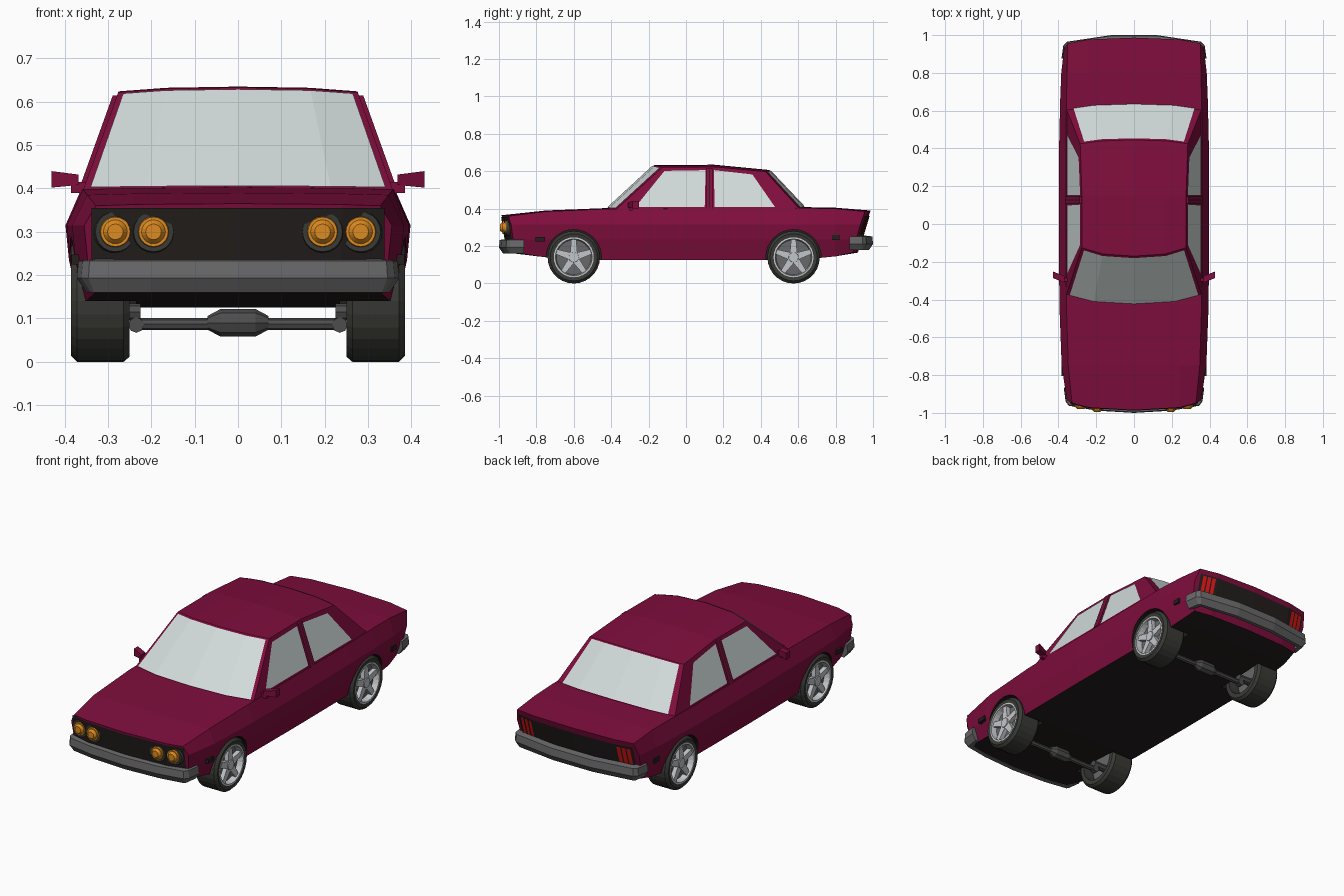
import bpy, bmesh, math
from mathutils import Matrix, Vector

if "Cube" in bpy.data.objects:
    bpy.data.objects.remove(bpy.data.objects["Cube"])


def material(name, r, g, b):
    m = bpy.data.materials.new(name)
    m.diffuse_color = (r, g, b, 1)
    m.use_nodes = True
    m.node_tree.nodes["Principled BSDF"].inputs["Base Color"].default_value = m.diffuse_color
    return m


PAINT = material("crimson paint", 0.21, 0.004, 0.046)
BLACK = material("black trim", 0.016, 0.013, 0.012)
GLASS = material("pale glass", 0.64, 0.71, 0.70)
GREY = material("bumper grey", 0.14, 0.14, 0.145)
RUBBER = material("tyre rubber", 0.042, 0.042, 0.037)
SILVER = material("wheel silver", 0.55, 0.57, 0.60)
AMBER = material("amber lamp", 0.72, 0.26, 0.015)
RED = material("red lamp", 0.75, 0.008, 0.008)
STEEL = material("axle steel", 0.075, 0.075, 0.075)


def finish(name, bm, mats, mirror=False, closed=True):
    if closed:
        bmesh.ops.recalc_face_normals(bm, faces=bm.faces)
    me = bpy.data.meshes.new(name)
    bm.to_mesh(me)
    bm.free()
    for m in mats:
        me.materials.append(m)
    ob = bpy.data.objects.new(name, me)
    bpy.context.collection.objects.link(ob)
    if mirror:
        ob.modifiers.new("mirror", 'MIRROR').use_mirror_merge = False
    return ob


def mesh(name, verts, faces, mat, **kw):
    bm = bmesh.new()
    vs = [bm.verts.new(v) for v in verts]
    for f in faces:
        bm.faces.new([vs[i] for i in f])
    return finish(name, bm, [mat], **kw)


def grid(name, rows, mat, **kw):
    n = len(rows[0])
    faces = [(i*n + j, i*n + j + 1, i*n + n + j + 1, i*n + n + j)
             for i in range(len(rows) - 1) for j in range(n - 1)]
    return mesh(name, [p for r in rows for p in r], faces, mat, **kw)


def cone(bm, r1, r2, depth, loc, axis, seg=16):
    rot = Vector((0, 0, 1)).rotation_difference(Vector(axis)).to_matrix().to_4x4()
    bmesh.ops.create_cone(bm, cap_ends=True, segments=seg, radius1=r1, radius2=r2,
                          depth=depth, matrix=Matrix.Translation(loc) @ rot)


def box(name, x, y, z, mat, mirror=True):
    bm = bmesh.new()
    bmesh.ops.create_cube(bm, size=1)
    for v in bm.verts:
        v.co = [(a + b)/2 + c*(b - a) for (a, b), c in zip((x, y, z), v.co)]
    return finish(name, bm, [mat], mirror)


# Bowed, leaning nose and tail surfaces
def end_y(side, x, z):
    x = abs(x)
    bow = 1 - 0.3*x/0.24 if x < 0.24 else 0.7*(0.36 - x)/0.12
    if side < 0:
        return -0.94 - 0.045*bow + 0.15*(0.36 - z)
    return 0.955 + 0.03*bow - 0.3*(0.385 - z)


# Lower body: stations of (y, bottom z, half width, shoulder x, shoulder z)
STATIONS = [(-1, .165, .355, .328, .36), (-.75, .14, .383, .348, .385),
            (-.43, .125, .395, .358, .398), (0, .125, .398, .361, .40),
            (.43, .125, .396, .361, .40), (.65, .13, .391, .358, .403),
            (.80, .145, .385, .354, .40), (1, .165, .37, .352, .385)]
bm = bmesh.new()
rings = []
for y, zb, w, sx, sz in STATIONS:
    half = [(0.24, zb), (w - .032, zb), (w - .008, .235), (w, .315), (sx, sz), (0.24, sz + .003)]
    loop = [(0, zb)] + half + [(0, sz + .005)] + [(-a, b) for a, b in reversed(half)]
    rings.append([bm.verts.new((x, end_y(y, x, z) if abs(y) == 1 else y, z)) for x, z in loop])
n = len(rings[0])
for a, b in zip(rings, rings[1:]):
    for i in range(n):
        f = bm.faces.new((a[i], a[(i+1) % n], b[(i+1) % n], b[i]))
        f.material_index = 1 if i in (0, 1, n-2, n-1) else 0
for r in (rings[0], rings[-1]):
    for idx in ((0, 1, 6, 7), (1, 2, 3, 4, 5, 6), (0, 7, 8, 13), (13, 8, 9, 10, 11, 12)):
        bm.faces.new([r[i] for i in idx])
body = finish("lower_body", bm, [PAINT, BLACK])

# Wheel arches cut out of the body
WHEELS = (-0.6, 0.575)
for wy in WHEELS:
    for s in (-1, 1):
        bm = bmesh.new()
        cone(bm, .148, .148, .3, (s*.385, wy, .14), (1, 0, 0), 32)
        for f in bm.faces:
            f.material_index = 1
        cutter = finish("arch_cutter", bm, [PAINT, BLACK])
        cutter.hide_render = True
        mod = body.modifiers.new("arch", 'BOOLEAN')
        mod.operation, mod.solver, mod.object = 'DIFFERENCE', 'EXACT', cutter
        bpy.context.view_layer.objects.active = body
        bpy.ops.object.modifier_apply(modifier=mod.name)
        bpy.data.objects.remove(cutter)


# Cabin: rows of (y, centre bow, z, crown) over windscreen, roof and rear window
def side_x(z):
    return .358 - .36*(z - .395)


ROWS = [(-.375, -.05, .395, .003), (-.125, -.045, .622, .011), (.15, 0, .624, .011),
        (.425, .02, .598, .009), (.61, .028, .395, .008)]


def cabin_point(row, u):
    y, bow, z, crown = row
    k = 1 - abs(u)*.25/.6 if abs(u) < .6 else .75*(1 - abs(u))/.4
    return Vector((u*side_x(z), y + bow*k, z + crown*k))


COLS = (-1, -.6, 0, .6, 1)
grid("cabin_shell", [[cabin_point(r, u) for u in COLS] for r in ROWS], PAINT)
ends = [cabin_point(r, 1) for r in ROWS]
mesh("cabin_side", ends + [(side_x(.395), .15, .395)], [(0, 5, 2, 1), (5, 4, 3, 2)],
     PAINT, mirror=True, closed=False)


# Windscreen and rear window
def window(name, a, b, t0, t1, u0, u1, off):
    rows = []
    for t, edge in ((t0, u0), (t1, u1)):
        rows.append([cabin_point(a, u).lerp(cabin_point(b, u), t) + Vector(off)
                     for u in (-edge, -.6, 0, .6, edge)])
    grid(name, rows, GLASS, closed=False)


window("windscreen", ROWS[0], ROWS[1], .02, .97, .955, .95, (0, -.003, .003))
window("rear_window", ROWS[4], ROWS[3], .03, .97, .90, .92, (0, .003, .003))


# Side windows and the pillar between them
def side_plate(name, pts, mat, off):
    mesh(name, [(side_x(z) + off, y, z) for y, z in pts], [range(len(pts))],
         mat, mirror=True, closed=False)


side_plate("front_side_window", [(-.27, .41), (.10, .41), (.105, .606), (-.115, .602)], GLASS, .003)
side_plate("rear_side_window", [(.152, .41), (.475, .41), (.355, .583), (.15, .606)], GLASS, .003)
pillar = [(side_x(z) + o, y, z) for z in (.40, .615) for o, y in
          ((-.01, .108), (.01, .108), (.01, .145), (-.01, .145))]
mesh("middle_pillar", pillar, [(0, 1, 2, 3), (4, 5, 6, 7)] +
     [(i, (i+1) % 4, (i+1) % 4 + 4, i + 4) for i in range(4)], PAINT, mirror=True)
side_plate("pillar_seam", [(.124, .405), (.129, .405), (.129, .61), (.124, .61)], BLACK, .0115)


# Panels and lamps that follow the nose and tail
def end_plate(name, side, xs, z0, z1, mat, off, mirror=False):
    grid(name, [[(x, end_y(side, x, z) + side*off, z) for x in xs] for z in (z0, z1)],
         mat, mirror=mirror, closed=False)


end_plate("grille_panel", -1, (-.338, -.24, 0, .24, .338), .235, .355, BLACK, .004)
end_plate("tail_panel", 1, (-.345, -.24, 0, .24, .345), .245, .36, BLACK, .004)
for i, x in enumerate((.268, .295, .322)):
    end_plate("tail_lamp_%d" % (i + 1), 1, (x - .010, x + .010), .255, .35, RED, .009, True)
for part, r1, r2, out, mat in (("headlamp_surround", .05, .046, .004, RUBBER),
                               ("headlamp", .038, .034, .012, AMBER),
                               ("headlamp_lens", .034, .018, .024, AMBER)):
    bm = bmesh.new()
    for x in (.195, .283):
        cone(bm, r1, r2, .02, (x, end_y(-1, x, .30) - out + .005, .30), (0, -1, 0), 20)
    finish(part, bm, [mat], True)


# Wraparound bumpers: path of (x, y, inward x, inward y) swept with a section
def bumper(name, path, lift):
    section = [(.022, .16), (0, .193), (.004, .233), (.04, .238), (.045, .162)]
    rows = [[(x + nx*d, y + ny*d, z + lift) for d, z in section + section[:1]]
            for x, y, nx, ny in path + [(-x, y, -nx, ny) for x, y, nx, ny in path[-2::-1]]]
    ob = grid(name, rows, GREY, closed=False)
    bm = bmesh.new()
    bm.from_mesh(ob.data)
    bmesh.ops.remove_doubles(bm, verts=bm.verts, dist=1e-5)
    bmesh.ops.holes_fill(bm, edges=bm.edges, sides=6)
    bmesh.ops.recalc_face_normals(bm, faces=bm.faces)
    bm.to_mesh(ob.data)
    bm.free()


bumper("front_bumper", [(.372, -.865, -1, 0), (.362, -.94, -1, .2), (.345, -.962, -.6, .8),
                        (.2, -.988, 0, 1), (0, -1, 0, 1)], 0)
bumper("rear_bumper", [(.384, .875, -1, 0), (.374, .945, -1, -.2), (.355, .965, -.6, -.8),
                       (.12, 1, 0, -1), (0, 1, 0, -1)], .018)

# Side markers
box("front_side_marker", (.36, .384), (-.805, -.755), (.225, .248), BLACK)
box("rear_side_marker", (.36, .385), (.78, .82), (.233, .258), BLACK)

# Door mirrors
mirror_box = [(x, y + (x - .37)*.4, z) for x, z0, z1 in ((.368, .408, .432), (.43, .402, .44))
              for y, z in ((-.31, z0), (-.275, z0), (-.275, z1), (-.31, z1))]
mesh("door_mirror", mirror_box, [(0, 1, 2, 3), (4, 5, 6, 7)] +
     [(i, (i+1) % 4, (i+1) % 4 + 4, i + 4) for i in range(4)], PAINT, mirror=True)
box("mirror_arm", (.345, .385), (-.305, -.285), (.39, .415), PAINT)


# Wheels
def spin(name, profile, wy, mat, seg=28):
    rows = [[(x, wy + r*math.cos(a), .14 + r*math.sin(a)) for x, r in profile]
            for a in (2*math.pi*i/seg for i in range(seg + 1))]
    ob = grid(name, rows, mat, mirror=True)
    bm = bmesh.new()
    bm.from_mesh(ob.data)
    bmesh.ops.remove_doubles(bm, verts=bm.verts, dist=1e-5)
    bmesh.ops.recalc_face_normals(bm, faces=bm.faces)
    bm.to_mesh(ob.data)
    bm.free()


for label, wy in zip(("front", "rear"), WHEELS):
    spin(label + "_tyre", [(.30, .10), (.25, .104), (.25, .128), (.264, .14), (.371, .14),
                           (.385, .126), (.382, .106), (.35, .104), (.30, .10)], wy, RUBBER)
    spin(label + "_rim", [(.345, .104), (.383, .107), (.384, .098), (.352, .093), (.345, .104)],
         wy, SILVER)
    bm = bmesh.new()
    cone(bm, .104, .104, .04, (.33, wy, .14), (1, 0, 0), 28)
    finish(label + "_wheel_disc", bm, [GREY], True)
    bm = bmesh.new()
    cone(bm, .034, .026, .035, (.362, wy, .14), (1, 0, 0), 15)
    for k in range(5):
        a = math.pi/2 + k*2*math.pi/5
        c, s = math.cos(a), math.sin(a)
        pts = [(x, wy + r*c - w*s, .14 + r*s + w*c) for x in (.352, .375)
               for r, w in ((.015, -.02), (.098, -.013), (.098, .013), (.015, .02))]
        v = [bm.verts.new(p) for p in pts]
        for f in [(0, 1, 2, 3), (4, 5, 6, 7)] + [(i, (i+1) % 4, (i+1) % 4 + 4, i + 4) for i in range(4)]:
            bm.faces.new([v[i] for i in f])
    finish(label + "_spokes", bm, [SILVER], True)
    # Axle tube, central housing and end joints
    bm = bmesh.new()
    cone(bm, .014, .014, .46, (0, wy, .087), (1, 0, 0), 8)
    cone(bm, .032, .032, .08, (0, wy, .09), (1, 0, 0), 8)
    for s in (-1, 1):
        cone(bm, .032, .016, .03, (s*.055, wy, .09), (s, 0, 0), 8)
        cone(bm, .018, .018, .03, (s*.235, wy, .085), (0, 1, 0), 8)
        cone(bm, .02, .02, .10, (s*.275, wy, .115), (1, 0, 0), 8)
    finish(label + "_axle", bm, [STEEL])
